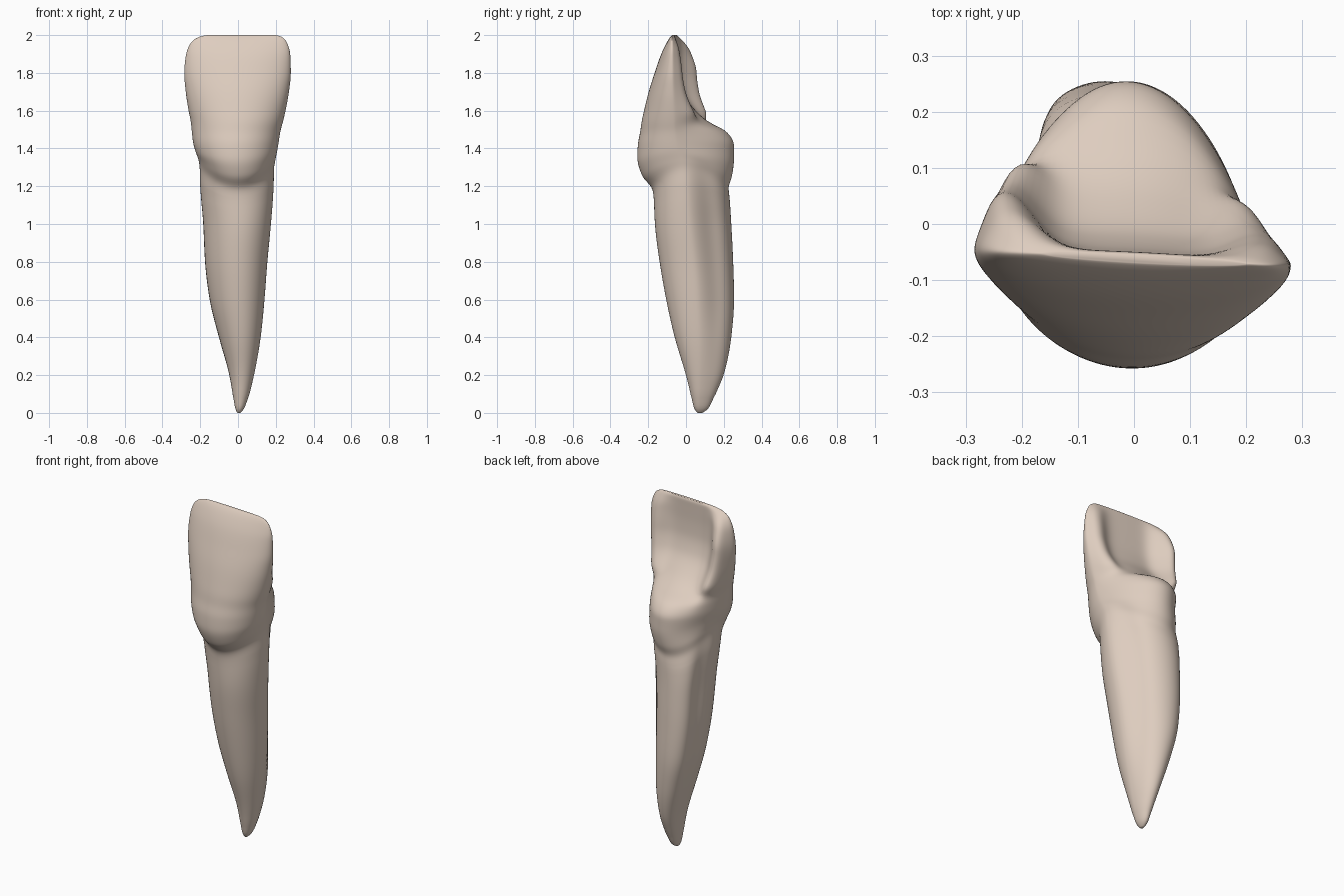
import bpy, bmesh, math

if "Cube" in bpy.data.objects:
    bpy.data.objects.remove(bpy.data.objects["Cube"])

# Outline: z, left x, right x, front y, back y on the centre line
OUTLINE = [
    (0.00, -.003, .012, .062, .085), (0.02, -.013, .030, .045, .115),
    (0.10, -.028, .060, .025, .155), (0.20, -.045, .085, .000, .200),
    (0.40, -.100, .120, -.060, .240), (0.60, -.150, .140, -.105, .255),
    (0.80, -.175, .155, -.140, .250), (1.00, -.185, .175, -.165, .240),
    (1.15, -.203, .190, -.172, .230), (1.19, -.203, .190, -.180, .225),
    (1.25, -.208, .197, -.230, .243), (1.35, -.225, .207, -.258, .255),
    (1.42, -.238, .215, -.255, .255), (1.49, -.245, .225, -.242, .215),
    (1.54, -.250, .238, -.235, .120), (1.60, -.262, .252, -.222, .050),
    (1.70, -.277, .270, -.197, -.020), (1.80, -.285, .280, -.165, -.045),
    (1.90, -.275, .277, -.130, -.050), (1.96, -.250, .260, -.100, -.050),
    (1.99, -.210, .235, -.080, -.050), (2.00, -.160, .200, -.070, -.055)]
# Shape: z, y of widest point, back taper, sideways lean, left ridge, right ridge, root groove
SHAPE = [
    (0.0, .072, 1.0, 0, 0, 0, 0), (0.3, .08, 1.0, -.15, 0, 0, .03),
    (0.6, .07, 1.0, -.25, 0, 0, .08), (1.0, .03, 1.0, -.28, 0, 0, .10),
    (1.2, .00, 1.1, -.12, 0, 0, .05), (1.35, -.04, 1.4, 0, 0, 0, 0),
    (1.5, -.05, 1.6, 0, .03, .0, 0), (1.6, -.055, 1.5, 0, .10, .05, 0),
    (1.8, -.06, 1.4, 0, .10, .045, 0), (1.92, -.06, 1.2, 0, .065, .03, 0),
    (2.0, -.062, 1.0, 0, 0, 0, 0)]


def sample(table, z):
    """Smooth, overshoot-free interpolation of a table row at height z."""
    i = 0
    while i < len(table) - 2 and z > table[i + 1][0]:
        i += 1
    h = table[i + 1][0] - table[i][0]
    t = (z - table[i][0]) / h

    def slope(j, k):
        j0, j1 = max(j - 1, 0), min(j + 1, len(table) - 1)
        if j in (j0, j1):
            return (table[j1][k] - table[j0][k]) / (table[j1][0] - table[j0][0])
        a = (table[j][k] - table[j0][k]) / (table[j][0] - table[j0][0])
        b = (table[j1][k] - table[j][k]) / (table[j1][0] - table[j][0])
        return 0 if a * b <= 0 else 2 * a * b / (a + b)

    return [(2*t**3 - 3*t*t + 1) * table[i][k] + (t**3 - 2*t*t + t) * h * slope(i, k)
            + (3*t*t - 2*t**3) * table[i + 1][k] + (t**3 - t*t) * h * slope(i + 1, k)
            for k in range(1, len(table[0]))]


def ring(z, count=112):
    xl, xr, yf, yb = sample(OUTLINE, z)
    ym, taper, lean, left, right, groove = sample(SHAPE, z)
    xm, hw = (xl + xr) / 2, (xr - xl) / 2
    crown = min(max((z - 1.2) / .3, 0), 1)
    points = []
    for n in range(count):
        a = 2 * math.pi * n / count
        c, s = math.cos(a), math.sin(a)
        x = xm + hw * c
        if s < 0:                       # lip side
            y = ym + (ym - yf) * s
        else:                           # tongue side: taper, hollow and marginal ridges
            y = ym + (yb - ym) * s ** taper
            bump = math.exp(-((abs(c) - .8) / .23) ** 2) * min(1, s / .45)
            y += (left if c < 0 else right) * bump
            # shallow lengthwise groove on each side of the root
            x -= hw * c * groove * math.exp(-((s - .5) / .3) ** 2) * 1.6
        x += lean * (y - ym) * (1 if s > 0 else .3)
        y -= .05 * crown * (x - xm)
        # neck line rises on both sides
        lift = .09 * c * c * math.exp(-((z - 1.2) / .15) ** 2)
        points.append((x, y, z + lift))
    return points


# Ring heights: close together at the tip and at the biting edge
heights = [0, .003, .008, .015, .025, .04, .06, .08]
heights += [.1 + .03 * i for i in range(34)]
heights += [1.12 + .0125 * i for i in range(64)]
heights += [1.92 + .08 * math.sin(math.pi / 2 * i / 10) for i in range(11)]

bm = bmesh.new()
rings = [[bm.verts.new(p) for p in ring(z)] for z in heights]
for lo, hi in zip(rings, rings[1:]):
    for i in range(len(lo)):
        j = (i + 1) % len(lo)
        bm.faces.new((lo[i], lo[j], hi[j], hi[i]))
bm.faces.new(rings[0][::-1])
bm.faces.new(rings[-1])
# Soften the ring ends and fold lines
for _ in range(4):
    bmesh.ops.smooth_vert(bm, verts=[v for r in rings[1:-1] for v in r], factor=.5,
                          use_axis_x=True, use_axis_y=True, use_axis_z=False)
bmesh.ops.recalc_face_normals(bm, faces=bm.faces)
for f in bm.faces:
    f.smooth = True

mesh = bpy.data.meshes.new("tooth")
bm.to_mesh(mesh)
bm.free()
tooth = bpy.data.objects.new("tooth", mesh)
bpy.context.collection.objects.link(tooth)

ivory = bpy.data.materials.new("warm ivory")
ivory.diffuse_color = (.73, .61, .52, 1)
ivory.use_nodes = True
ivory.node_tree.nodes["Principled BSDF"].inputs["Base Color"].default_value = ivory.diffuse_color
mesh.materials.append(ivory)
